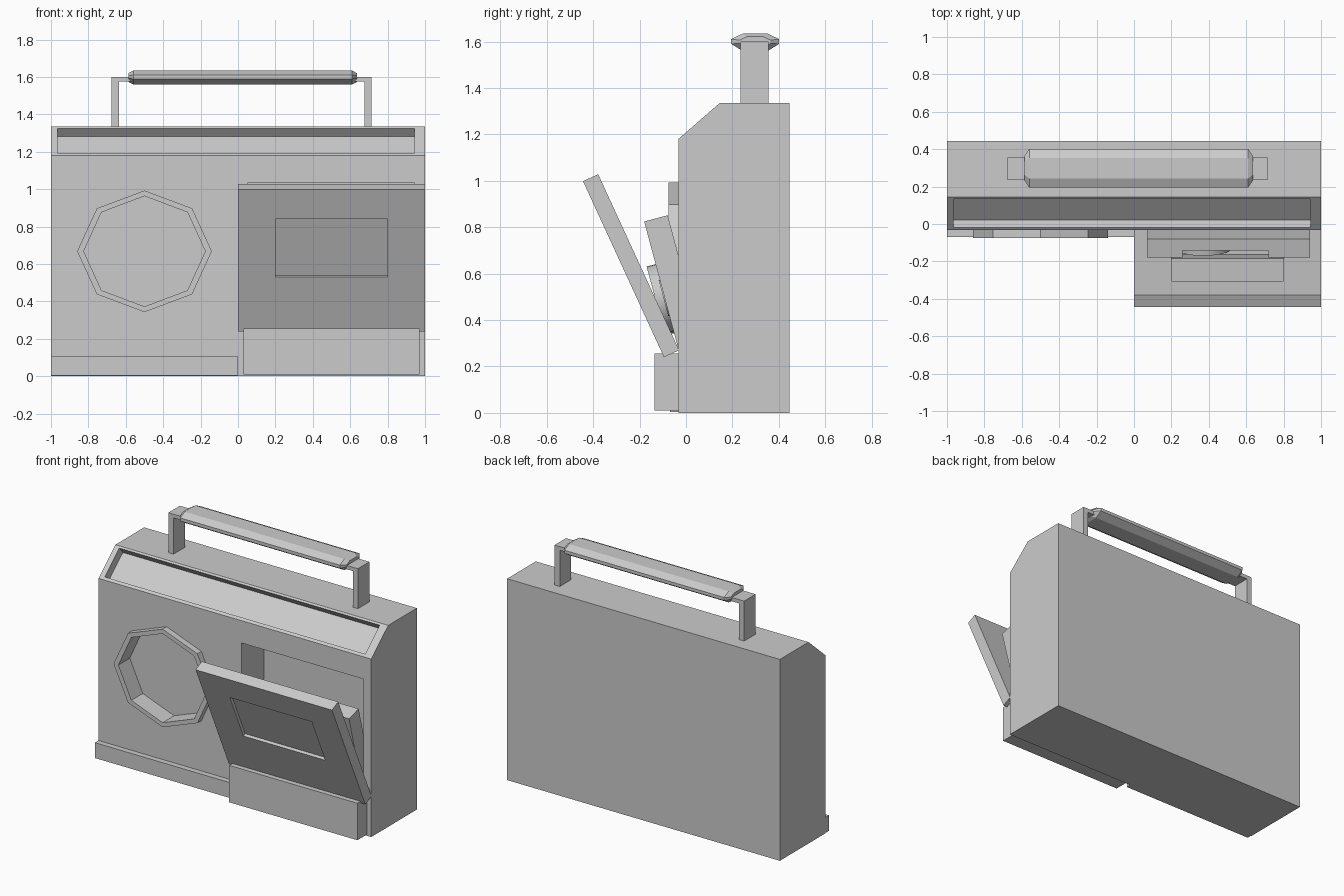
import bpy, bmesh
from math import sin, cos, pi, atan2, radians
from mathutils import Matrix, Vector

if "Cube" in bpy.data.objects:
    bpy.data.objects.remove(bpy.data.objects["Cube"])


def loft(name, rings):
    """Closed solid from a row of matching point rings."""
    bm = bmesh.new()
    vs = [[bm.verts.new(p) for p in r] for r in rings]
    n = len(rings[0])
    for a, b in zip(vs, vs[1:]):
        for i in range(n):
            bm.faces.new((a[i], a[(i + 1) % n], b[(i + 1) % n], b[i]))
    bm.faces.new(vs[0])
    bm.faces.new(vs[-1])
    bmesh.ops.recalc_face_normals(bm, faces=bm.faces)
    me = bpy.data.meshes.new(name)
    bm.to_mesh(me)
    bm.free()
    ob = bpy.data.objects.new(name, me)
    bpy.context.collection.objects.link(ob)
    return ob


def box(name, x, y, z, frame=None):
    ob = loft(name, [[(u, y[0], z[0]), (u, y[1], z[0]), (u, y[1], z[1]), (u, y[0], z[1])] for u in x])
    if frame:
        ob.data.transform(frame)
    return ob


def disc(name, cx, cz, rx, rz, y, sides, frame=None):
    """Prism along y with an elliptical outline."""
    ob = loft(name, [[(cx + rx * cos(2 * pi * i / sides), v, cz + rz * sin(2 * pi * i / sides))
                      for i in range(sides)] for v in y])
    if frame:
        ob.data.transform(frame)
    return ob


def tilted(y, z, angle):
    return Matrix.Translation((0, y, z)) @ Matrix.Rotation(angle, 4, 'X')


def cut(ob, *cutters):
    for c in cutters:
        m = ob.modifiers.new("cut", 'BOOLEAN')
        m.operation = 'DIFFERENCE'
        m.solver = 'EXACT'
        m.object = c
        c.hide_render = True
        c.hide_set(True)
    bpy.context.view_layer.objects.active = ob
    for m in list(ob.modifiers):
        bpy.ops.object.modifier_apply(modifier=m.name)
    for c in cutters:
        bpy.data.objects.remove(c)


FRONT = -0.033

# Body with sloped top front edge
side = [(FRONT, 0), (0.445, 0), (0.445, 1.335), (0.145, 1.335), (FRONT, 1.18)]
body = loft("body", [[(x, y, z) for y, z in side] for x in (-1, 1)])

# Sunken dial panel, speaker well and tape bay
slope = tilted(FRONT, 1.18, -atan2(0.178, 0.155))
cut(body,
    box("dial_cutter", (-0.965, 0.945), (-0.05, 0.058), (0.02, 0.222), slope),
    disc("speaker_cutter", -0.5, 0.668, 0.325, 0.295, (-0.2, 0.045), 8),
    box("bay_cutter", (0.05, 0.945), (-0.2, 0.2), (0.2, 1.032)))

# Speaker rim
rim = disc("speaker_rim", -0.5, 0.668, 0.36, 0.325, (-0.075, FRONT), 8)
cut(rim, disc("rim_cutter", -0.5, 0.668, 0.325, 0.295, (-0.2, 0.1), 8))

# Base strip and button block
box("base_strip", (-1, 0), (-0.07, FRONT), (0.003, 0.105))
box("button_block", (0.03, 0.97), (-0.135, FRONT), (0.01, 0.255))

# Open tape door with window
lean = tilted(-0.095, 0.24, radians(24.7))
door = box("tape_door", (0, 1), (0, 0.072), (0, 0.835), lean)
cut(door, box("window_cutter", (0.2, 0.8), (-0.1, 0.2), (0.32, 0.66), lean))
box("door_window", (0.2, 0.8), (0.02, 0.05), (0.32, 0.66), lean)

# Tape holder with notched front, plus reels
hold = tilted(-0.025, 0.245, radians(15))
holder = box("tape_holder", (0.07, 0.94), (0, 0.105), (0, 0.6), hold)
cut(holder, box("notch_cutter", (0.26, 0.72), (-0.1, 0.04), (0.1, 0.7), hold))
for name, x, r, y0 in (("large_reel", 0.37, 0.15, -0.04), ("small_reel", 0.63, 0.08, -0.005)):
    reel = disc(name, x, 0.26, r, r, (y0, 0.045), 32, hold)
    bpy.context.view_layer.objects.active = reel
    bpy.ops.object.select_all(action='DESELECT')
    reel.select_set(True)
    bpy.ops.object.shade_smooth_by_angle()

# Handle posts and arms
for name, s in (("left", -1), ("right", 1)):
    px = [(0.695, 1.33), (0.695, 1.6), (0.59, 1.6), (0.59, 1.575), (0.657, 1.575), (0.657, 1.33)]
    loft(name + "_handle_post", [[(0.02 + s * x, y, z) for x, z in px] for y in (0.235, 0.355)])

# Handle grip with tapered ends
sec = [(-0.055, 0.037), (0.055, 0.037), (0.103, 0.014), (0.103, -0.007),
       (0.055, -0.037), (-0.055, -0.037), (-0.103, -0.007), (-0.103, 0.014)]
loft("handle_grip", [[(x, 0.298 + k * y, 1.597 + k * z) for y, z in sec]
                     for x, k in ((-0.585, 0.65), (-0.56, 1), (0.61, 1), (0.635, 0.65))])
